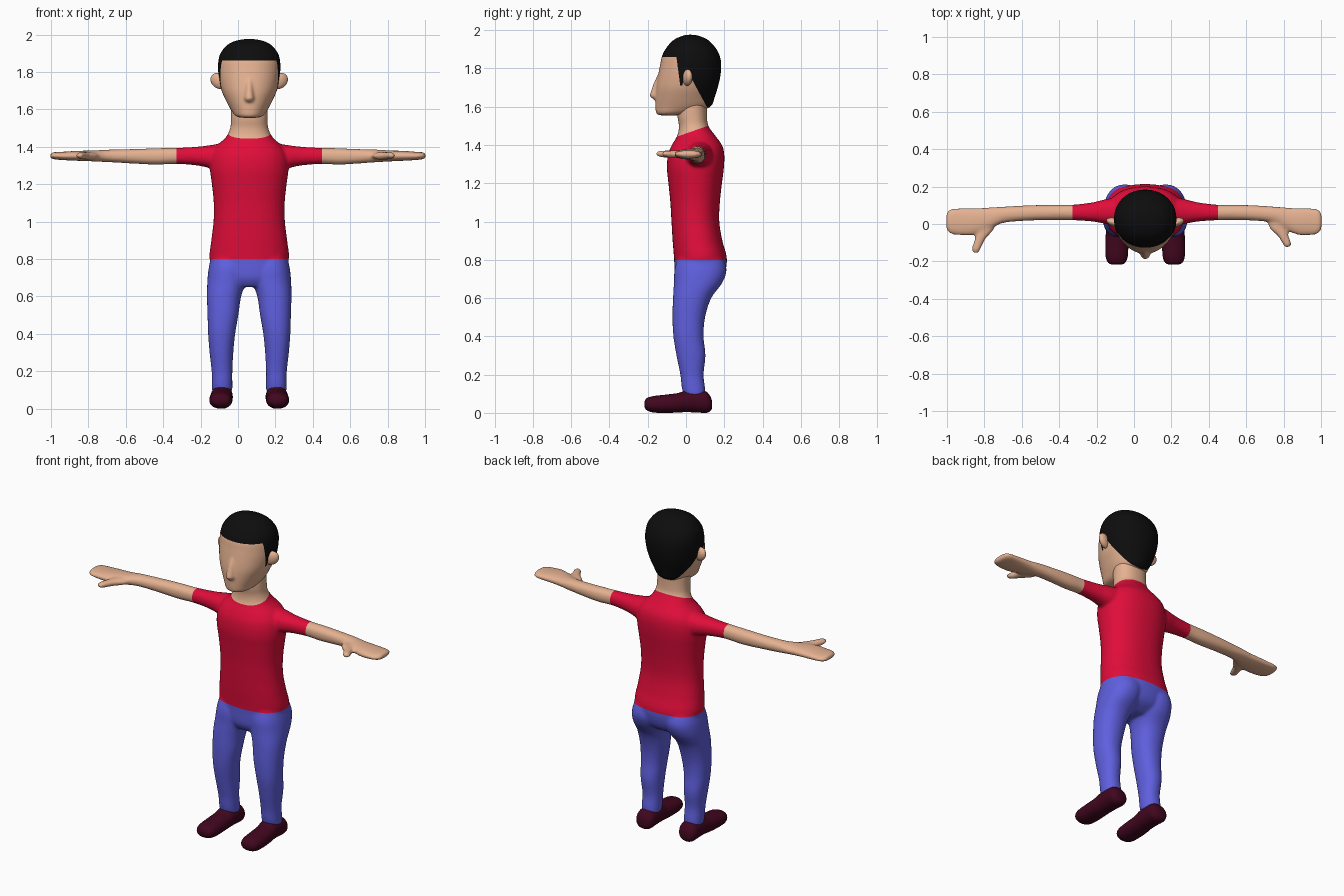
import bpy, bmesh, math
from mathutils import Vector

CX = 0.06  # body centre line (one arm reaches further than the other)


def material(name, rgb):
    m = bpy.data.materials.new(name)
    m.diffuse_color = (*rgb, 1)
    return m


SKIN = material("skin", (0.79, 0.445, 0.285))
RED = material("shirt red", (0.75, 0.004, 0.042))
BLUE = material("trouser blue", (0.115, 0.115, 0.74))
BLACK = material("hair black", (0.004, 0.004, 0.004))
MAROON = material("shoe maroon", (0.053, 0.002, 0.013))


def spline(rows, steps=6):
    """Catmull-Rom interpolation of the loft stations."""
    out = []
    for i in range(len(rows) - 1):
        p0, p1 = rows[max(i - 1, 0)], rows[i]
        p2, p3 = rows[i + 1], rows[min(i + 2, len(rows) - 1)]
        for k in range(steps):
            u = k / steps
            out.append([0.5 * (2 * b + (c - a) * u + (2 * a - 5 * b + 4 * c - d) * u * u
                               + (3 * b - a - 3 * c + d) * u ** 3)
                        for a, b, c, d in zip(p0, p1, p2, p3)])
    return out + [list(rows[-1])]


def loft(bm, rows, place, p=2.0, n=40):
    """Rows are (t, a0, a1, b0, b1); place maps (t, a, b) to a point."""
    rings = []
    for t, a0, a1, b0, b1 in spline(rows):
        ring = []
        for i in range(n):
            w = 2 * math.pi * i / n
            c, s = math.cos(w), math.sin(w)
            a = (a0 + a1) / 2 + (a1 - a0) / 2 * math.copysign(abs(c) ** (2 / p), c)
            b = (b0 + b1) / 2 + (b1 - b0) / 2 * math.copysign(abs(s) ** (2 / p), s)
            ring.append(bm.verts.new(place(t, a, b)))
        rings.append(ring)
    faces = [bm.faces.new(rings[0]), bm.faces.new(rings[-1])]
    for r, q in zip(rings, rings[1:]):
        for i in range(n):
            j = (i + 1) % n
            faces.append(bm.faces.new((r[i], r[j], q[j], q[i])))
    bmesh.ops.recalc_face_normals(bm, faces=faces)


def finish(name, bm, mats):
    me = bpy.data.meshes.new(name)
    for f in bm.faces:
        f.smooth = True
    bm.to_mesh(me)
    bm.free()
    for m in mats:
        me.materials.append(m)
    ob = bpy.data.objects.new(name, me)
    bpy.context.collection.objects.link(ob)
    return ob


def fuse(ob, voxel, smooth, cuts, rule):
    """Merge overlapping lofts, cut along colour borders, colour by rule."""
    r = ob.modifiers.new("fuse", 'REMESH')
    r.mode, r.voxel_size = 'VOXEL', voxel
    s = ob.modifiers.new("soften", 'SMOOTH')
    s.factor, s.iterations = 0.5, smooth
    dg = bpy.context.evaluated_depsgraph_get()
    me = bpy.data.meshes.new_from_object(ob.evaluated_get(dg))
    mats = list(ob.data.materials)
    ob.modifiers.clear()
    bm = bmesh.new()
    bm.from_mesh(me)
    for co, no in cuts:
        bmesh.ops.bisect_plane(bm, geom=bm.verts[:] + bm.edges[:] + bm.faces[:],
                               dist=1e-5, plane_co=co, plane_no=Vector(no).normalized())
    me.materials.clear()
    for m in mats:
        me.materials.append(m)
    for f in bm.faces:
        f.smooth = True
        f.material_index = rule(f.calc_center_median())
    bm.to_mesh(me)
    bm.free()
    ob.data = me


# ---- body: torso, neck, legs, arms and hands ----
bm = bmesh.new()
torso = [(0.65, 0.10, -0.03, 0.12), (0.70, 0.18, -0.058, 0.19), (0.80, 0.212, -0.062, 0.214),
         (0.90, 0.203, -0.07, 0.19), (1.0, 0.191, -0.076, 0.174), (1.1, 0.19, -0.082, 0.177),
         (1.2, 0.2, -0.092, 0.188), (1.28, 0.21, -0.1, 0.198), (1.35, 0.205, -0.094, 0.2),
         (1.40, 0.18, -0.074, 0.188), (1.45, 0.126, -0.045, 0.152), (1.5, 0.102, -0.037, 0.117),
         (1.55, 0.098, -0.045, 0.11), (1.62, 0.098, -0.045, 0.11)]
loft(bm, [(z, -h, h, y0, y1) for z, h, y0, y1 in torso], lambda t, a, b: (CX + a, b, t), 2.25)

leg = [(0.09, 0.09, 0.2, -0.01, 0.1), (0.13, 0.09, 0.2, -0.022, 0.1), (0.2, 0.09, 0.201, -0.03, 0.092),
       (0.3, 0.085, 0.212, -0.05, 0.102), (0.4, 0.075, 0.22, -0.066, 0.092),
       (0.5, 0.058, 0.223, -0.071, 0.1), (0.6, 0.043, 0.226, -0.068, 0.132),
       (0.68, 0.015, 0.224, -0.063, 0.19), (0.75, 0.0, 0.217, -0.06, 0.212),
       (0.82, 0.0, 0.2, -0.04, 0.19)]
arm = [(0.08, 0.0, 0.15, 1.25, 1.43), (0.2, 0.0, 0.135, 1.283, 1.41), (0.28, 0.013, 0.116, 1.3, 1.4),
       (0.39, 0.02, 0.103, 1.308, 1.394), (0.5, 0.02, 0.103, 1.304, 1.392),
       (0.62, 0.018, 0.1, 1.31, 1.388), (0.76, 0.005, 0.093, 1.318, 1.384),
       (0.84, -0.035, 0.088, 1.322, 1.38), (0.92, -0.06, 0.086, 1.325, 1.378),
       (1.0, -0.06, 0.085, 1.329, 1.373), (1.045, -0.05, 0.078, 1.333, 1.371),
       (1.065, -0.025, 0.055, 1.341, 1.363)]
thumb = [(0.02, 0.74, 0.85, 1.33, 1.372), (-0.03, 0.75, 0.845, 1.33, 1.372),
         (-0.08, 0.793, 0.852, 1.332, 1.372), (-0.13, 0.818, 0.867, 1.336, 1.37),
         (-0.157, 0.832, 0.857, 1.345, 1.365)]
for side, stretch, ox, ty in ((-1, 1.0, 0.0, 1.0), (1, 0.82, -0.025, 0.8)):
    loft(bm, leg, lambda t, a, b: (CX + side * a, b, t), 2.2)
    loft(bm, arm, lambda t, a, b: (
        CX + side * (t if t < 0.39 else 0.39 + (t - 0.39) * stretch), a, b), 2.2)
    loft(bm, thumb, lambda t, a, b: (ox + side * a, t * ty, b))


def body_colour(c):
    if c.z < 0.8:
        return 2
    if abs(c.x - CX) > 0.39 or c.z > 1.46 + 0.35 * c.y:
        return 0
    return 1


body = finish("body", bm, [SKIN, RED, BLUE])
fuse(body, 0.008, 10,
     [((0, 0, 0.8), (0, 0, 1)), ((CX - 0.39, 0, 0), (1, 0, 0)), ((CX + 0.39, 0, 0), (1, 0, 0)),
      ((0, 0, 1.46), (0, -0.35, 1))], body_colour)

# ---- head with nose and painted hair ----
bm = bmesh.new()
head = [(1.555, 0.045, -0.14, -0.03), (1.566, 0.075, -0.156, 0.04), (1.6, 0.1, -0.16, 0.128),
        (1.65, 0.126, -0.16, 0.15), (1.7, 0.148, -0.157, 0.166), (1.76, 0.162, -0.147, 0.18),
        (1.82, 0.167, -0.135, 0.184), (1.86, 0.165, -0.127, 0.178), (1.9, 0.154, -0.108, 0.16),
        (1.945, 0.117, -0.07, 0.12), (1.968, 0.068, -0.025, 0.075), (1.976, 0.02, 0.005, 0.04)]
nose = [(1.638, 0.018, -0.17, -0.1), (1.655, 0.029, -0.189, -0.1), (1.68, 0.026, -0.184, -0.1),
        (1.74, 0.018, -0.162, -0.1), (1.78, 0.01, -0.14, -0.1)]
for rows in (head, nose):
    loft(bm, [(z, -h, h, y0, y1) for z, h, y0, y1 in rows], lambda t, a, b: (CX + a, b, t), 2.1)


def hair_rule(c):
    front = -0.03 - (c.z - 1.71) * 0.133   # front edge of the sideburn
    back = -0.02 + (c.z - 1.71) * 0.25     # rear edge of the sideburn
    nape = 0.03 + (1.745 - c.z) * 0.54     # edge behind the ear
    if c.z > 1.86 or (c.z > 1.79 and c.y > front) or c.y > nape:
        return 1
    return int(c.z > 1.71 and front < c.y < back)


head_ob = finish("head", bm, [SKIN, BLACK])
fuse(head_ob, 0.007, 8,
     [((0, 0, z), (0, 0, 1)) for z in (1.71, 1.79, 1.86)] +
     [((0, -0.03, 1.71), (0, 1, 0.133)), ((0, -0.02, 1.71), (0, 1, -0.25)),
      ((0, 0.03, 1.745), (0, 1, 0.54))], hair_rule)

# ---- ears and shoes ----
shoe = [(-0.217, 0.125, 0.18, 0.03, 0.06), (-0.205, 0.105, 0.2, 0.014, 0.077),
        (-0.17, 0.093, 0.212, 0.002, 0.088), (-0.1, 0.09, 0.213, 0.0, 0.096),
        (-0.04, 0.09, 0.21, 0.002, 0.104), (0.0, 0.088, 0.207, 0.004, 0.118),
        (0.06, 0.088, 0.205, 0.002, 0.122), (0.105, 0.09, 0.203, 0.0, 0.112),
        (0.128, 0.105, 0.19, 0.01, 0.085), (0.136, 0.13, 0.17, 0.025, 0.06)]
for side, word in ((-1, "right"), (1, "left")):
    bm = bmesh.new()
    bmesh.ops.create_uvsphere(bm, u_segments=24, v_segments=16, radius=1)
    for v in bm.verts:
        v.co = (CX + side * (0.163 + 0.044 * v.co.x), 0.008 + 0.024 * v.co.y + 0.01 * v.co.x,
                1.752 + 0.042 * v.co.z + 0.008 * v.co.x)
    bmesh.ops.recalc_face_normals(bm, faces=bm.faces[:])
    finish(word + "_ear", bm, [SKIN])
    bm = bmesh.new()
    loft(bm, shoe, lambda t, a, b: (CX + side * a, t, b), 2.2)
    finish(word + "_shoe", bm, [MAROON])
